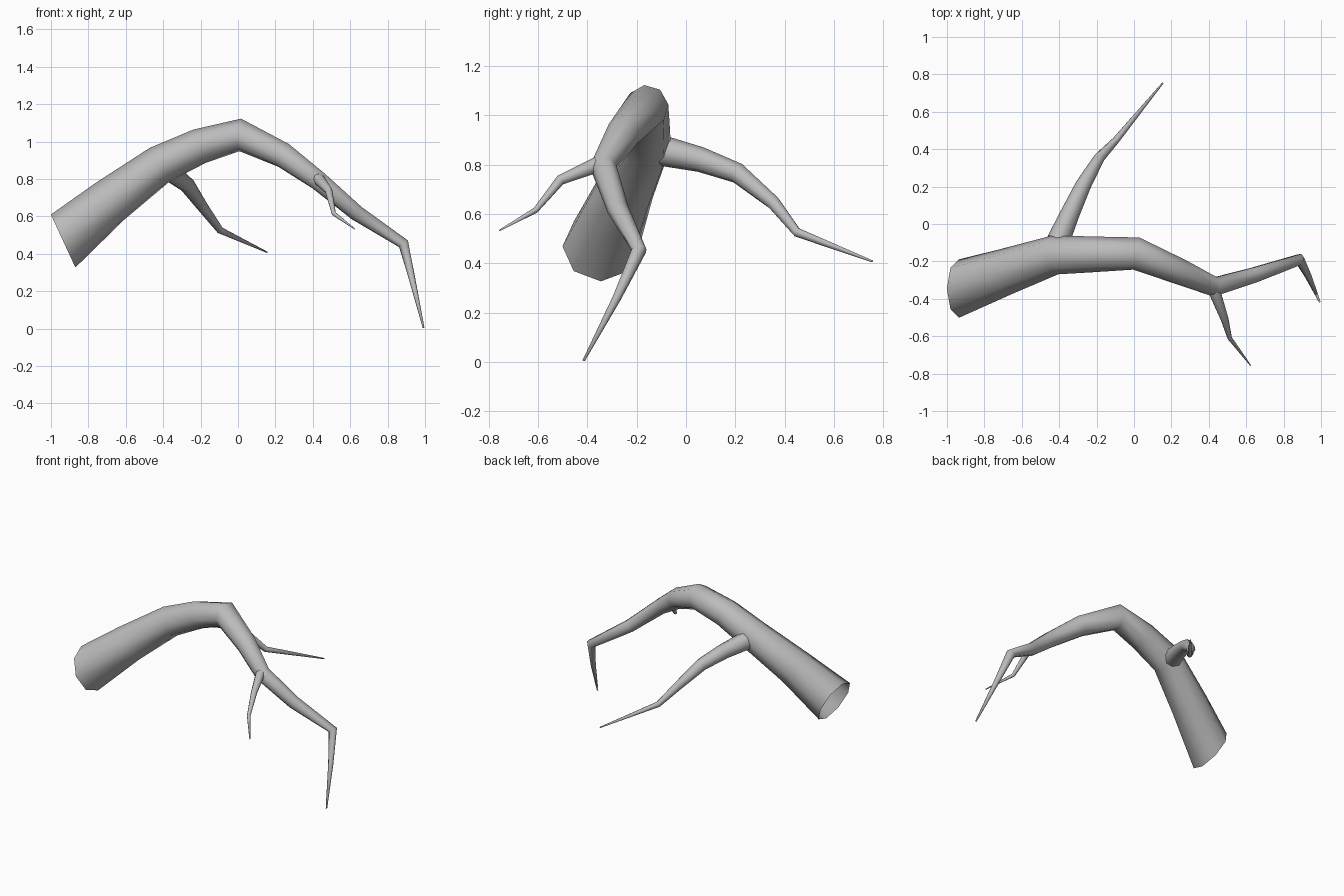
import bpy, bmesh, math
from mathutils import Vector

if "Cube" in bpy.data.objects:
    bpy.data.objects.remove(bpy.data.objects["Cube"])

bark = bpy.data.materials.new("grey bark")
bark.diffuse_color = (0.5, 0.5, 0.5, 1)
bark.use_nodes = True
bark.node_tree.nodes["Principled BSDF"].inputs["Base Color"].default_value = bark.diffuse_color
SIDES = 8


def tube(name, pts, start_dir=None):
    """Open tapered tube through (x, y, z, radius) points, rings on the bisecting planes."""
    pos = [Vector(p[:3]) for p in pts]
    seg = [(b - a).normalized() for a, b in zip(pos, pos[1:])]
    tan = [Vector(start_dir).normalized() if start_dir else seg[0]]
    tan += [(a + b).normalized() for a, b in zip(seg, seg[1:])] + [seg[-1]]
    bm = bmesh.new()
    rings = []
    up = Vector((0, 0, 1))
    for p, t, q in zip(pos, tan, pts):
        up = (up - t * up.dot(t)).normalized()
        side = t.cross(up)
        rings.append([bm.verts.new(p + q[3] * (up * math.cos(a) + side * math.sin(a)))
                      for a in (2 * math.pi * i / SIDES for i in range(SIDES))])
    for r0, r1 in zip(rings, rings[1:]):
        for i in range(SIDES):
            j = (i + 1) % SIDES
            bm.faces.new((r0[i], r0[j], r1[j], r1[i]))
    bm.faces.new(rings[-1])  # closed tip
    bmesh.ops.recalc_face_normals(bm, faces=bm.faces)
    for f in bm.faces:
        f.smooth = True
    me = bpy.data.meshes.new(name)
    bm.to_mesh(me)
    bm.free()
    me.materials.append(bark)
    ob = bpy.data.objects.new(name, me)
    bpy.context.collection.objects.link(ob)


# arching main limb
tube("main_branch", [
    (-0.935, -0.345, 0.468, 0.156), (-0.685, -0.255, 0.68, 0.125),
    (-0.42, -0.165, 0.875, 0.105), (-0.205, -0.162, 0.975, 0.095),
    (0.012, -0.158, 1.035, 0.088), (0.245, -0.255, 0.925, 0.07),
    (0.43, -0.335, 0.79, 0.054), (0.635, -0.275, 0.617, 0.044),
    (0.885, -0.19, 0.453, 0.031), (0.932, -0.28, 0.26, 0.018),
    (0.992, -0.415, 0.005, 0.005)], (0.28, 0, 0.13))

# long twig at the back
tube("back_twig", [
    (-0.405, -0.09, 0.855, 0.062), (-0.34, 0.06, 0.82, 0.051),
    (-0.27, 0.21, 0.765, 0.042), (-0.185, 0.355, 0.645, 0.029),
    (-0.095, 0.45, 0.525, 0.019), (0.155, 0.755, 0.408, 0.004)])

# short twig at the front
tube("front_twig", [
    (0.43, -0.36, 0.80, 0.032), (0.485, -0.51, 0.737, 0.021),
    (0.512, -0.61, 0.615, 0.012), (0.623, -0.756, 0.533, 0.003)])
